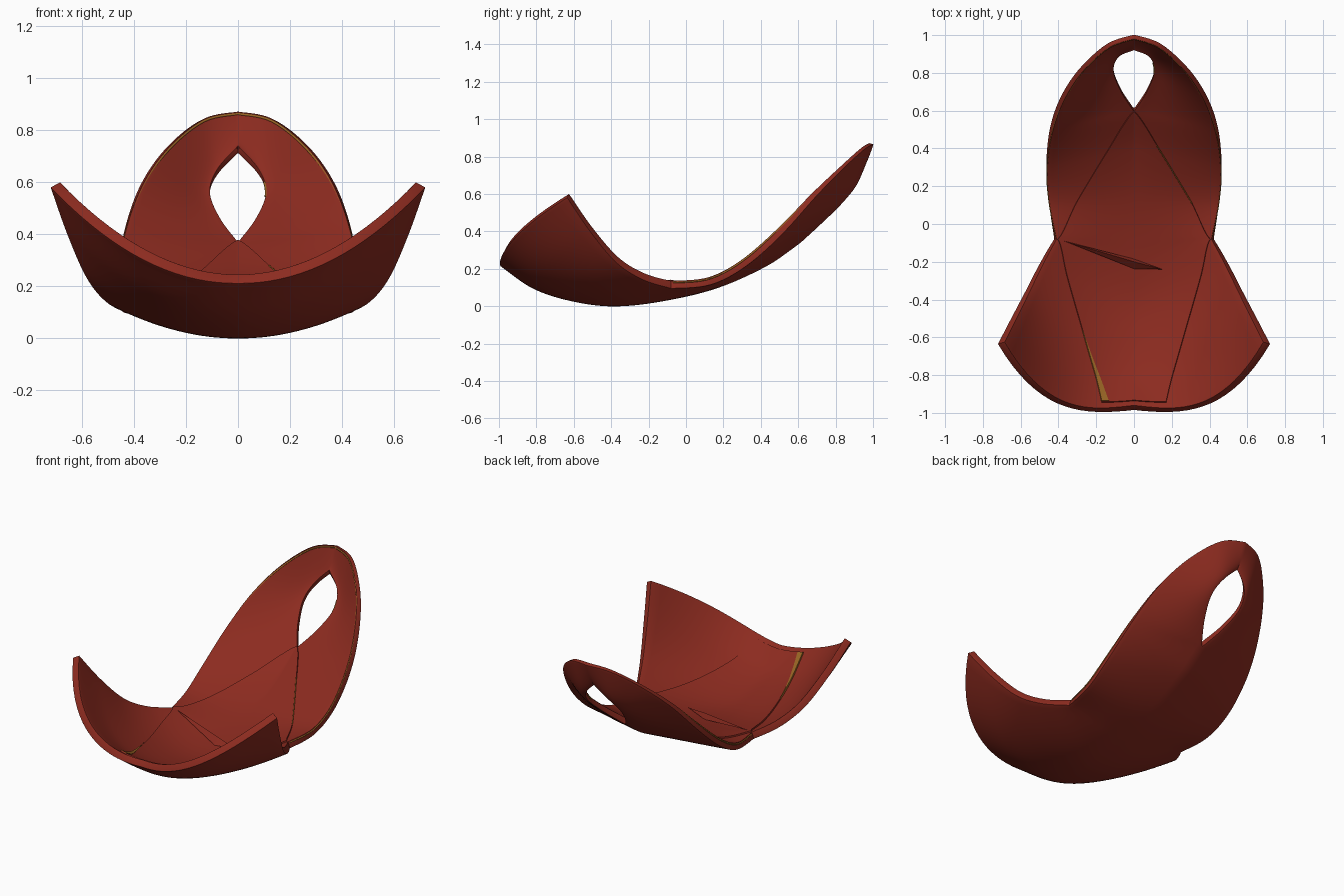
import bpy, bmesh, math
from mathutils import Vector

cube = bpy.data.objects.get("Cube")
if cube:
    bpy.data.objects.remove(cube, do_unlink=True)


def material(name, rgb):
    m = bpy.data.materials.new(name)
    m.use_nodes = True
    m.diffuse_color = (*rgb, 1)
    m.node_tree.nodes["Principled BSDF"].inputs["Base Color"].default_value = (*rgb, 1)
    return m


red = material("brick_red", (0.262, 0.024, 0.014))
gold = material("dull_gold", (0.32, 0.13, 0.018))

# Half-shell guide paths, from front to back: centre line / hole rim, and outer rim
INNER = [(0, -.96, .245), (0, -.8, .132), (0, -.6, .067), (0, -.38, .041),
         (0, -.12, .07), (0, .15, .135), (0, .4, .245), (0, .595, .37),
         (.068, .7, .46), (.108, .81, .56), (.08, .885, .65), (0, .92, .74)]
OUTER = [(.685, -.625, .6), (.622, -.5, .42), (.553, -.36, .26), (.485, -.22, .175),
         (.41, -.08, .135), (.448, .12, .155), (.458, .3, .25), (.428, .5, .425),
         (.362, .67, .6), (.262, .818, .74), (.13, .935, .845), (0, .98, .872)]
WAIST, HOLE, END = 4, 7, 11


def spline(points, t, corner):
    """Catmull-Rom through points, with a sharp corner at one index."""
    i = min(int(t), END - 1)
    f = t - i
    lo, hi = (0, corner) if i < corner else (corner, END)
    a, b, c, d = (Vector(points[min(max(k, lo), hi)]) for k in range(i - 1, i + 3))
    return b + (c - a) * f / 2 + (a - b * 2.5 + c * 2 - d / 2) * f**2 \
        + ((b - c) * 1.5 + (d - a) / 2) * f**3


def surface(t, s):
    """Point on the shell: t runs front to back, s from the centre to a rim."""
    side, s = (-1 if s < 0 else 1), abs(s)
    a, b = spline(INNER, t, HOLE), spline(OUTER, t, WAIST)
    front = max(0, 1 - t / WAIST)
    bow = front * (1.25 * s**3 - .25 * s) + (1 - front) * s
    lift = s ** (2 if t < HOLE else 2 - .6 * (t - HOLE) / (END - HOLE))
    return Vector((side * (a.x + (b.x - a.x) * s),
                   a.y + (b.y - a.y) * bow, a.z + (b.z - a.z) * lift))


def crease(t):
    """Where the crossing bands fold, as a fraction of the half width."""
    if t < WAIST:
        return .24 + .745 * (t / WAIST) ** 1.5
    return .985 * (HOLE - t) / (HOLE - WAIST)


def apply_modifier(ob, kind, **settings):
    m = ob.modifiers.new(kind.lower(), kind)
    for key, value in settings.items():
        setattr(m, key, value)
    bpy.ops.object.modifier_apply(modifier=m.name)


def make_object(name, bm, mat):
    bmesh.ops.remove_doubles(bm, verts=bm.verts, dist=1e-4)
    mesh = bpy.data.meshes.new(name)
    bm.to_mesh(mesh)
    bm.free()
    mesh.materials.append(mat)
    ob = bpy.data.objects.new(name, mesh)
    bpy.context.collection.objects.link(ob)
    bpy.ops.object.select_all(action='DESELECT')
    ob.select_set(True)
    bpy.context.view_layer.objects.active = ob
    return ob


def smooth():
    bpy.ops.object.shade_smooth_by_angle(angle=math.radians(35))


def sheet(name, mat, t0, t1, rows, cols, s_range, rise, thick):
    """Thin plate lying on the shell between two fold limits."""
    bm = bmesh.new()
    grid = []
    for i in range(rows + 1):
        t = t0 + (t1 - t0) * i / rows
        s0, s1 = s_range(t)
        grid.append([bm.verts.new(surface(t, s0 + (s1 - s0) * j / cols) + Vector((0, 0, rise)))
                     for j in range(cols + 1)])
    for r, q in zip(grid, grid[1:]):
        for j in range(cols):
            bm.faces.new((r[j], r[j + 1], q[j + 1], q[j]))
    ob = make_object(name, bm, mat)
    apply_modifier(ob, 'SOLIDIFY', thickness=thick, offset=-1)
    smooth()


def piping(name, t0, t1, s_at, radius, drop):
    """Fine gold cord following the shell."""
    curve = bpy.data.curves.new(name, 'CURVE')
    curve.dimensions = '3D'
    curve.bevel_depth, curve.bevel_resolution = radius, 1
    curve.materials.append(gold)
    line = curve.splines.new('POLY')
    count = 40
    line.points.add(count)
    for i, p in enumerate(line.points):
        t = t0 + (t1 - t0) * i / count
        p.co = (*(surface(t, s_at(t)) - Vector((0, 0, drop))), 1)
    bpy.context.collection.objects.link(bpy.data.objects.new(name, curve))


# Main shell: both mirrored halves, open at the hole in the back
bm = bmesh.new()
ROWS, COLS = 88, 18
for side in (-1, 1):
    grid = []
    for i in range(ROWS + 1):
        t = END * i / ROWS
        row = [surface(t, side * max(j / COLS, 1e-6)) for j in range(COLS + 1)]
        grid.append([bm.verts.new(p) for p in row])
    for r, q in zip(grid, grid[1:]):
        for j in range(COLS):
            quad = (r[j], r[j + 1], q[j + 1], q[j])
            bm.faces.new(quad if side > 0 else quad[::-1])
shell = make_object("seat_shell", bm, red)

# The shell thins toward the top of the back
group = shell.vertex_groups.new(name="thickness")
for v in shell.data.vertices:
    group.add([v.index], 1 - .45 * min(1, max(0, (v.co.y - .45) / .4)), 'REPLACE')
apply_modifier(shell, 'SOLIDIFY', thickness=.042, offset=-1, vertex_group="thickness")
apply_modifier(shell, 'BEVEL', width=.012, segments=3, angle_limit=math.radians(50))
smooth()

# Diamond seat panel bounded by the crossing folds
sheet("seat_panel", red, .25, HOLE - .02, 81, 24,
      lambda t: (-crease(t), crease(t)), .009, .0095)

# Gold sliver showing along the right front fold
sheet("fold_lining", gold, .28, 1.9, 16, 2,
      lambda t: (-crease(t), -crease(t) + .055 * (1.9 - t) / 1.6), .013, .009)

# Gold edging on the back rim, the left rear fold and the left side of the hole
for side, label in ((1, "left"), (-1, "right")):
    piping(label + "_rim_edging", WAIST + .1, END, lambda t: side, .005, .009)
piping("left_fold_edging", 4.9, 6.2, crease, .003, -.008)
piping("left_hole_edging", 8.9, 9.5, lambda t: .001, .005, .006)

# Small raised pleat across the seat
bm = bmesh.new()
a, b, ridge, front, back = (bm.verts.new(p) for p in (
    (-.37, -.09, .134), (.15, -.24, .08), (0, -.2, .1), (0, -.237, .062), (0, -.185, .066)))
for f in ((a, front, ridge), (ridge, front, b), (a, ridge, back), (ridge, b, back)):
    bm.faces.new(f)
make_object("seat_pleat", bm, red)
